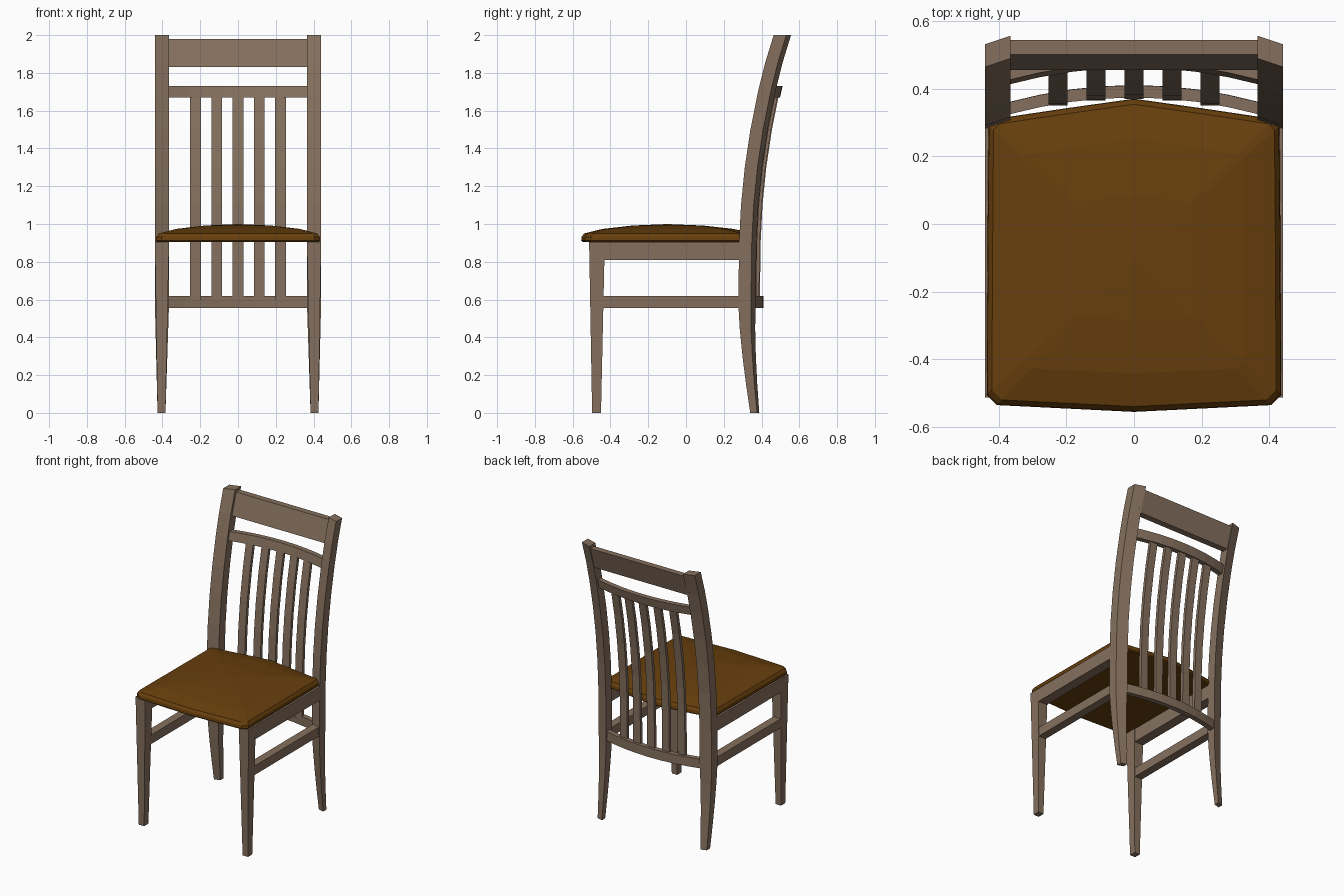
import bpy, bmesh

if "Cube" in bpy.data.objects:
    bpy.data.objects.remove(bpy.data.objects["Cube"])


def material(name, rgb):
    m = bpy.data.materials.new(name)
    m.diffuse_color = (*rgb, 1)
    m.use_nodes = True
    m.node_tree.nodes["Principled BSDF"].inputs["Base Color"].default_value = m.diffuse_color
    return m


WOOD = material("brown wood", (0.235, 0.163, 0.112))
LEATHER = material("tan leather", (0.138, 0.05, 0.004))


def loft(name, rings, mat):
    """Skin a list of equal-length rings and cap both ends."""
    bm = bmesh.new()
    vs = [[bm.verts.new(p) for p in r] for r in rings]
    n = len(vs[0])
    for a, b in zip(vs, vs[1:]):
        for i in range(n):
            j = (i + 1) % n
            bm.faces.new((a[i], a[j], b[j], b[i]))
    bm.faces.new(vs[0][::-1])
    bm.faces.new(vs[-1])
    bmesh.ops.recalc_face_normals(bm, faces=bm.faces[:])
    me = bpy.data.meshes.new(name)
    bm.to_mesh(me)
    bm.free()
    me.materials.append(mat)
    ob = bpy.data.objects.new(name, me)
    bpy.context.collection.objects.link(ob)
    return ob


def rect(x0, x1, y0, y1, z, skew=0.0):
    """Horizontal section; skew pushes the x0 edge backwards."""
    return [(x0, y0 + skew, z), (x1, y0, z), (x1, y1, z), (x0, y1 + skew, z)]


def mirrored(name, rings, mat):
    loft(name + "_right", rings, mat)
    loft(name + "_left", [[(-x, y, z) for x, y, z in r] for r in rings], mat)


# Side curve of the back: (height, front edge of post)
CURVE = [(0, .340), (.15, .318), (.3, .299), (.45, .284), (.58, .277), (.9, .281),
         (1.1, .291), (1.3, .311), (1.5, .341), (1.7, .381), (1.85, .418), (2.0, .464)]


def curve(z):
    for (z0, y0), (z1, y1) in zip(CURVE, CURVE[1:]):
        if z <= z1:
            return y0 + (y1 - y0) * (z - z0) / (z1 - z0)
    return CURVE[-1][1]


def bow(x):
    """Backward bulge of the curved rails."""
    return 0.05 * (1 - (x / 0.37) ** 2)


# Rear legs running up into the back posts
rings = []
for z, y in CURVE:
    t = min(1, z / 0.58)
    rings.append(rect(.384 - .019 * t, .426 + .014 * t, y,
                      y + .036 + .031 * t, z, .012 + .013 * t))
mirrored("back_post", rings, WOOD)

# Front legs
mirrored("front_leg", [rect(.384, .426, -.497, -.45, 0),
                       rect(.365, .44, -.513, -.43, .905)], WOOD)

# Side aprons and stretchers
mirrored("side_apron", [rect(.37, .44, -.44, .30, .81), rect(.37, .44, -.44, .30, .905)], WOOD)
mirrored("side_stretcher", [rect(.376, .434, -.455, .30, .556), rect(.376, .434, -.455, .30, .62)], WOOD)


# Bowed rails holding the slats
def rail(name, z0, z1, base):
    rings = []
    for i in range(9):
        x = -.37 + .74 * i / 8
        a, b = (base + curve(z) + bow(x) for z in (z0, z1))
        rings.append([(x, a, z0), (x, a + .036, z0), (x, b + .036, z1), (x, b, z1)])
    loft(name, rings, WOOD)


rail("lower_rail", .556, .62, .046)
rail("upper_rail", 1.67, 1.73, .037)

# Five slats following the back curve
for i in range(5):
    x = (i - 2) * .1125
    rings = []
    for z in (.6, .9, 1.1, 1.3, 1.5, 1.69):
        y = curve(z) + bow(x) + .042
        rings.append(rect(x - .028, x + .028, y, y + .022, z))
    loft("slat_%d" % (i + 1), rings, WOOD)

# Straight head rail
loft("head_rail", [rect(-.38, .38, .455, .5, 1.83), rect(-.38, .38, .5, .543, 1.98)], WOOD)

# Padded seat with clipped front corners
half = [(0, -.555), (.405, -.535), (.435, -.505), (.433, -.1), (.43, .29), (.415, .31), (.2, .342)]
outline = half + [(0, .37)] + [(-x, y) for x, y in half[:0:-1]]
loft("seat", [[(x * s, (y + .1) * s - .1, z) for x, y in outline]
              for s, z in ((.985, .905), (1, .912), (.995, .932), (.965, .95),
                           (.75, .974), (.4, .992), (.03, .999))], LEATHER)
